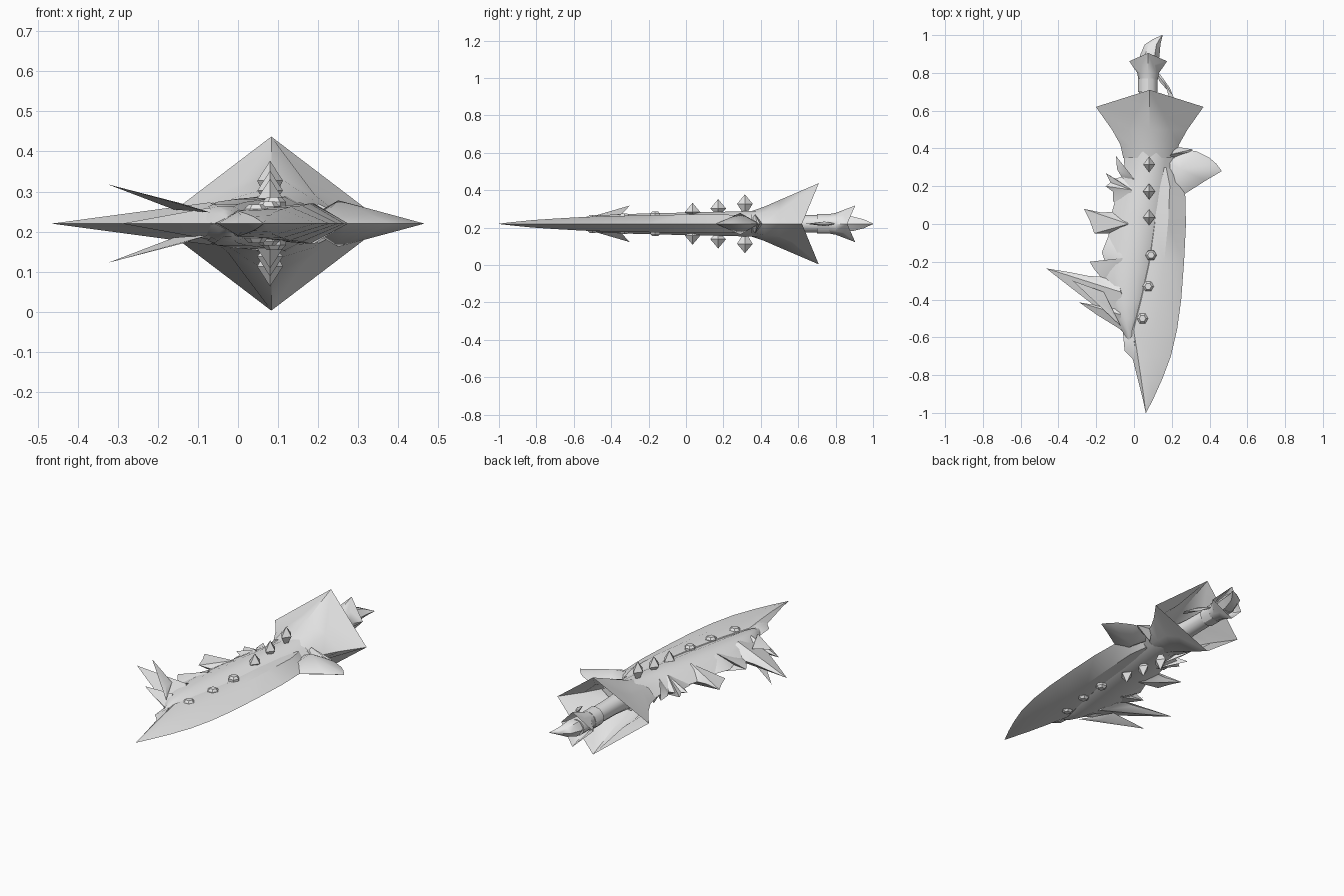
import bpy, bmesh, math

CZ = 0.22  # height of the flat symmetry plane
mat = bpy.data.materials.new("pale grey")
mat.diffuse_color = (0.8, 0.8, 0.8, 1)


def build(name, verts, faces, angle=30):
    me = bpy.data.meshes.new(name)
    me.from_pydata(verts, [], faces)
    bm = bmesh.new()
    bm.from_mesh(me)
    bmesh.ops.remove_doubles(bm, verts=bm.verts, dist=0.0005)
    bmesh.ops.recalc_face_normals(bm, faces=bm.faces)
    bm.to_mesh(me)
    bm.free()
    me.materials.append(mat)
    ob = bpy.data.objects.new(name, me)
    bpy.context.collection.objects.link(ob)
    bpy.ops.object.select_all(action='DESELECT')
    ob.select_set(True)
    bpy.context.view_layer.objects.active = ob
    bpy.ops.object.shade_smooth_by_angle(angle=math.radians(angle))
    return ob


def loft(name, rings, angle=30):
    n = len(rings[0])
    verts = [v for r in rings for v in r]
    faces = [(i * n + j, i * n + (j + 1) % n, (i + 1) * n + (j + 1) % n, (i + 1) * n + j)
             for i in range(len(rings) - 1) for j in range(n)]
    faces += [tuple(range(n)), tuple(range(len(verts) - n, len(verts)))]
    return build(name, verts, faces, angle)


def oval(x, y, rx, rz, n=12):
    return [(x + rx * math.cos(2 * math.pi * k / n), y,
             CZ + rz * math.sin(2 * math.pi * k / n)) for k in range(n)]


def lens(x0, x1, y, h):
    """Cross-section with sharp left and right edges and a soft crown."""
    us = (-1, -0.6, -0.25, 0.25, 0.6, 1)
    top = [((x0 + x1) / 2 + u * (x1 - x0) / 2, y, h * (1 - abs(u) ** 1.7)) for u in us]
    return ([(x, y, CZ + z) for x, y, z in top] +
            [(x, y, CZ - z) for x, y, z in top[-2:0:-1]])


def fin(name, outline, peak, h, angle=20):
    """Flat outline on the symmetry plane, swollen to a peak above and below."""
    n = len(outline)
    verts = [(x, y, CZ) for x, y in outline]
    verts += [(*peak, CZ + h), (*peak, CZ - h)]
    faces = [(i, (i + 1) % n, n + s) for i in range(n) for s in (0, 1)]
    return build(name, verts, faces, angle)


def flower(name, cx, half_w, side_y, tip_h, tip_y, dip, neck):
    """Four-petal flared cup with folded webs between the petals."""
    # Each row: y, side reach, top reach, diagonal offset
    rows = list(neck) + [None]
    verts = []
    for row in rows:
        if row:
            y, rx, rz, d = row
            sy, ty, dx, dy, dz = y, y, d * rx, y, d * rz
        else:
            rx, rz, sy, ty = half_w, tip_h, side_y, tip_y
            dx, dy, dz = dip
        verts += [(cx + rx, sy, CZ), (cx + dx, dy, CZ + dz), (cx, ty, CZ + rz),
                  (cx - dx, dy, CZ + dz), (cx - rx, sy, CZ), (cx - dx, dy, CZ - dz),
                  (cx, ty, CZ - rz), (cx + dx, dy, CZ - dz)]
    faces = []
    for i in range(len(neck)):
        for j in range(8):
            a, b = i * 8 + j, i * 8 + (j + 1) % 8
            faces.append((a, b, b + 8, a + 8))
    o = len(neck) * 8
    faces += [(o + k, o + k + 1, o + (k + 2) % 8) for k in (0, 2, 4, 6)]
    return build(name, verts, faces, 50)


# Cutting blade: inner side, ridge and sharp edge along the length
blade = [(0.30, 0.10, 0.17, 0.20, 0.045), (0.20, 0.10, 0.19, 0.27, 0.05),
         (0.0, 0.08, 0.18, 0.275, 0.05), (-0.2, 0.05, 0.16, 0.265, 0.045),
         (-0.4, 0.0, 0.13, 0.25, 0.042), (-0.56, -0.05, 0.11, 0.228, 0.036),
         (-0.7, -0.01, 0.09, 0.195, 0.028), (-0.82, 0.02, 0.08, 0.15, 0.02),
         (-0.92, 0.045, 0.07, 0.105, 0.01), (-1.0, 0.062, 0.063, 0.064, 0.001)]
loft("blade", [[(a, y, CZ), (a * .7 + m * .3, y, CZ + h * .9), (m, y, CZ + h), (e, y, CZ),
                (m, y, CZ - h), (a * .7 + m * .3, y, CZ - h * .9)]
               for y, a, m, e, h in blade], angle=25)

# Swollen body running behind the blade, thin along the back
body = [(0.42, -0.06, 0.23, 0.078), (0.3, -0.05, 0.215, 0.074), (0.2, -0.08, 0.205, 0.071),
        (0.05, -0.12, 0.19, 0.068), (-0.1, -0.14, 0.16, 0.064), (-0.25, -0.16, 0.13, 0.06),
        (-0.4, -0.15, 0.09, 0.054), (-0.5, -0.11, 0.05, 0.047), (-0.57, -0.06, 0.01, 0.035),
        (-0.62, -0.04, 0.0, 0.015)]
loft("body", [lens(a, b, y, h) for y, a, b, h in body], angle=40)

# Flared guard and matching pommel cup
flower("guard", 0.083, 0.285, 0.62, 0.217, 0.71, (0.085, 0.57, 0.098),
       [(0.35, 0.14, 0.068, 0.68), (0.42, 0.155, 0.092, 0.66), (0.5, 0.20, 0.127, 0.55)])
flower("pommel_cup", 0.075, 0.10, 0.862, 0.098, 0.905, (0.035, 0.845, 0.048),
       [(0.765, 0.052, 0.052, 0.7), (0.80, 0.058, 0.058, 0.7)])

# Grip with a collar
loft("grip", [oval(0.073, y, r, r) for y, r in
              ((0.42, 0.06), (0.55, 0.048), (0.70, 0.046), (0.70, 0.052),
               (0.77, 0.052), (0.77, 0.045), (0.87, 0.045))])

# Curved pommel spike
loft("pommel_spike", [oval(x, y, rx, rz, 6) for x, y, rx, rz in
                      ((0.08, 0.83, 0.045, 0.045), (0.083, 0.89, 0.052, 0.045),
                       (0.098, 0.95, 0.042, 0.028), (0.125, 0.98, 0.022, 0.012),
                       (0.15, 1.0, 0.002, 0.002))], 50)

# Thin thorn between pommel and guard
fin("grip_thorn", [(0.11, 0.81), (0.14, 0.79), (0.19, 0.72), (0.21, 0.67), (0.195, 0.64),
                   (0.175, 0.71), (0.135, 0.755)], (0.165, 0.74), 0.012)

# Hooked claw beside the guard
fin("side_claw", [(0.15, 0.34), (0.22, 0.37), (0.27, 0.395), (0.33, 0.385), (0.40, 0.35),
                  (0.435, 0.32), (0.465, 0.28), (0.38, 0.23), (0.27, 0.16), (0.19, 0.16)],
    (0.25, 0.29), 0.058, 45)
fin("claw_spur", [(0.16, 0.33), (0.30, 0.38), (0.31, 0.395), (0.22, 0.41)], (0.2, 0.37), 0.05)

# Jagged fins along the back
fins = [
    ([(-0.03, 0.27), (-0.095, 0.36), (-0.09, 0.29), (-0.06, 0.24), (0.0, 0.2)], (0.0, 0.24), 0.053),
    ([(-0.03, 0.26), (-0.1, 0.24), (-0.15, 0.27), (-0.125, 0.22), (-0.15, 0.2), (-0.11, 0.17),
      (-0.11, 0.12), (-0.04, 0.08)], (-0.01, 0.18), 0.055),
    ([(-0.06, 0.07), (-0.17, 0.06), (-0.265, 0.08), (-0.235, 0.02), (-0.21, -0.05),
      (-0.11, -0.05), (-0.07, -0.1)], (-0.03, 0.0), 0.056),
    ([(-0.09, -0.04), (-0.13, -0.05), (-0.17, -0.15), (-0.15, -0.21), (-0.235, -0.2),
      (-0.21, -0.24), (-0.16, -0.30), (-0.1, -0.3)], (-0.06, -0.18), 0.053),
    ([(-0.1, -0.2), (-0.16, -0.28), (-0.24, -0.275), (-0.34, -0.255), (-0.465, -0.235),
      (-0.33, -0.34), (-0.2, -0.44), (-0.06, -0.57), (-0.0, -0.5)], (-0.07, -0.36), 0.053),
    ([(-0.1, -0.4), (-0.2, -0.43), (-0.29, -0.415), (-0.19, -0.485), (-0.06, -0.565)],
     (-0.07, -0.48), 0.04),
    ([(0.0, -0.54), (-0.06, -0.56), (-0.05, -0.67), (-0.01, -0.71), (0.03, -0.8)],
     (0.0, -0.62), 0.03)]
for i, (outline, peak, h) in enumerate(fins):
    fin(f"back_fin_{i + 1}", outline, peak, h, 35)

# Slender thorns splaying above and below the back
thorn = [(-0.16, -0.36, 0.035), (-0.07, -0.54, 0.028), (-0.14, -0.44, 0.05), (-0.325, -0.3, 0.098)]
# Studs on both flat sides: pointed near the guard, blunt towards the tip
studs = [(0.08, 0.315, 0.157), (0.08, 0.172, 0.132), (0.08, 0.035, 0.112)]
knobs = [(0.09, -0.165, 0.066), (0.075, -0.33, 0.055), (0.045, -0.5, 0.048)]
for s, side in ((1, "upper"), (-1, "lower")):
    build(side + "_thorn", [(x, y, CZ + s * z) for x, y, z in thorn],
          [(0, 1, 2), (0, 1, 3), (1, 2, 3), (2, 0, 3)])
    for i, (x, y, h) in enumerate(studs):
        r = [(0.032, 0), (0, 0.042), (-0.032, 0), (0, -0.042)]
        build(f"{side}_stud_{i + 1}",
              [(x + a, y + b, CZ + s * (h - 0.05)) for a, b in r] +
              [(x, y, CZ + s * h), (x, y, CZ + s * 0.04)],
              [(k, (k + 1) % 4, e) for k in range(4) for e in (4, 5)])
    for i, (x, y, h) in enumerate(knobs):
        loft(f"{side}_knob_{i + 1}",
             [[(x + r * math.cos(k * math.pi / 3), y + r * math.sin(k * math.pi / 3), CZ + s * z)
               for k in range(6)] for r, z in ((0.03, 0.02), (0.03, h - 0.012), (0.018, h))])
